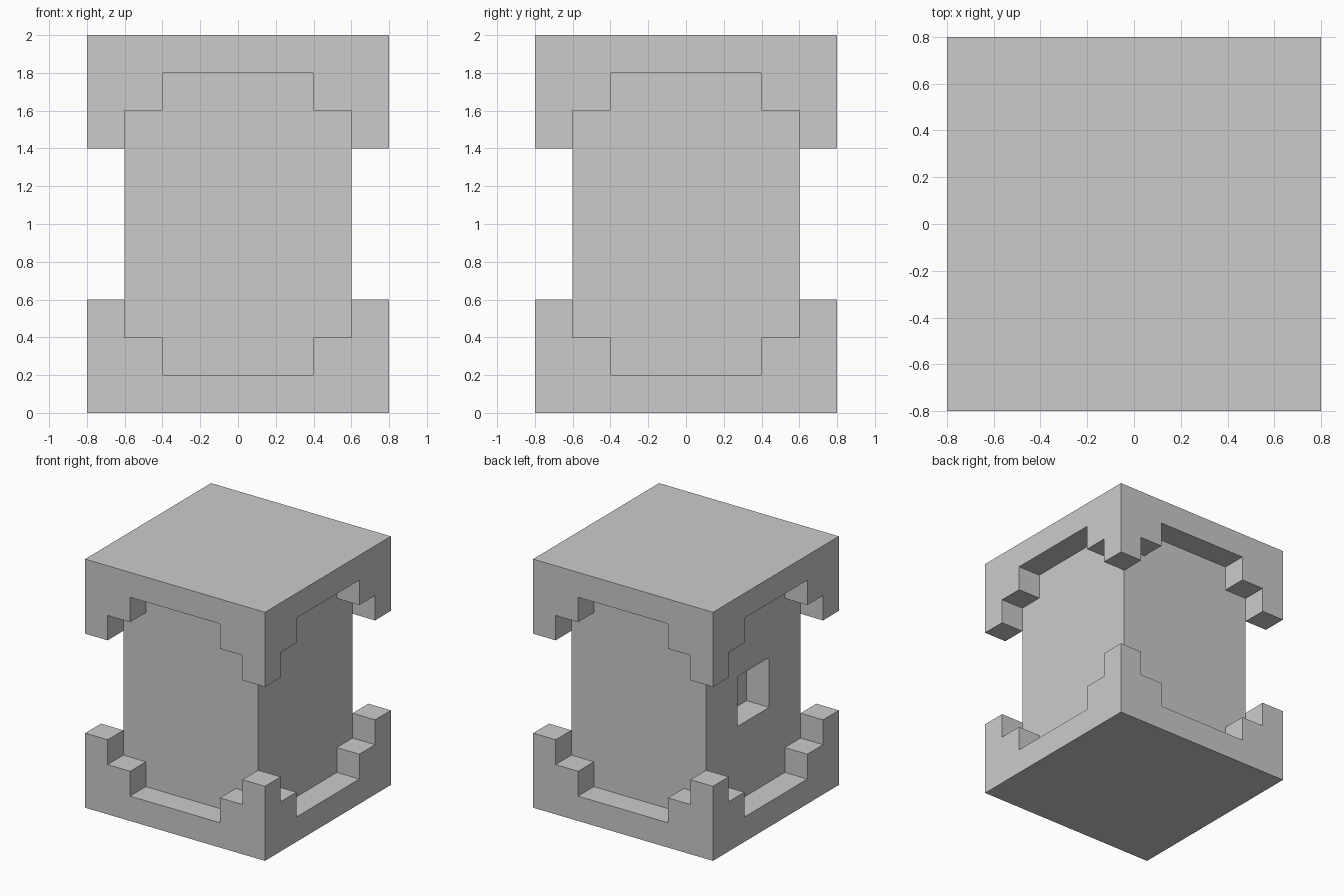
import bpy
import math

cube = bpy.data.objects.get("Cube")
if cube:
    bpy.data.objects.remove(cube, do_unlink=True)

grey = bpy.data.materials.new("plain_grey")
grey.use_nodes = True
colour = (0.6, 0.6, 0.6, 1)
grey.diffuse_color = colour
grey.node_tree.nodes["Principled BSDF"].inputs["Base Color"].default_value = colour


def box(name, size, centre):
    """Axis-aligned box with its size baked into the mesh."""
    bpy.ops.mesh.primitive_cube_add(size=1, location=centre)
    ob = bpy.context.object
    ob.name = name
    ob.scale = size
    bpy.ops.object.transform_apply(location=False, rotation=False, scale=True)
    ob.data.materials.append(grey)
    return ob


def carve(target, size, centre):
    """Cut a box-shaped volume out of the target."""
    cutter = box("cutter", size, centre)
    cutter.hide_render = True
    mod = target.modifiers.new("carve", "BOOLEAN")
    mod.operation = "DIFFERENCE"
    mod.solver = "EXACT"
    mod.object = cutter
    bpy.context.view_layer.objects.active = target
    bpy.ops.object.modifier_apply(modifier=mod.name)
    bpy.data.objects.remove(cutter, do_unlink=True)


# Central block with a square socket in one side
body = box("body", (1.2, 1.2, 1.6), (0, 0, 1))
carve(body, (0.4, 0.4, 0.4), (-0.6, 0, 1))

# Lower cap: a slab with a rim that steps up towards each corner
lower_cap = box("lower_cap", (1.6, 1.6, 0.6), (0, 0, 0.3))
carve(lower_cap, (1.2, 1.2, 1), (0, 0, 0.7))
for width, floor in ((0.8, 0.2), (1.2, 0.4)):
    carve(lower_cap, (width, 2, 1), (0, 0, floor + 0.5))
    carve(lower_cap, (2, width, 1), (0, 0, floor + 0.5))

# Upper cap: the same part turned over
upper_cap = lower_cap.copy()
upper_cap.data = lower_cap.data.copy()
upper_cap.name = "upper_cap"
upper_cap.rotation_euler.x = math.pi
upper_cap.location.z = 2 - lower_cap.location.z
bpy.context.collection.objects.link(upper_cap)
